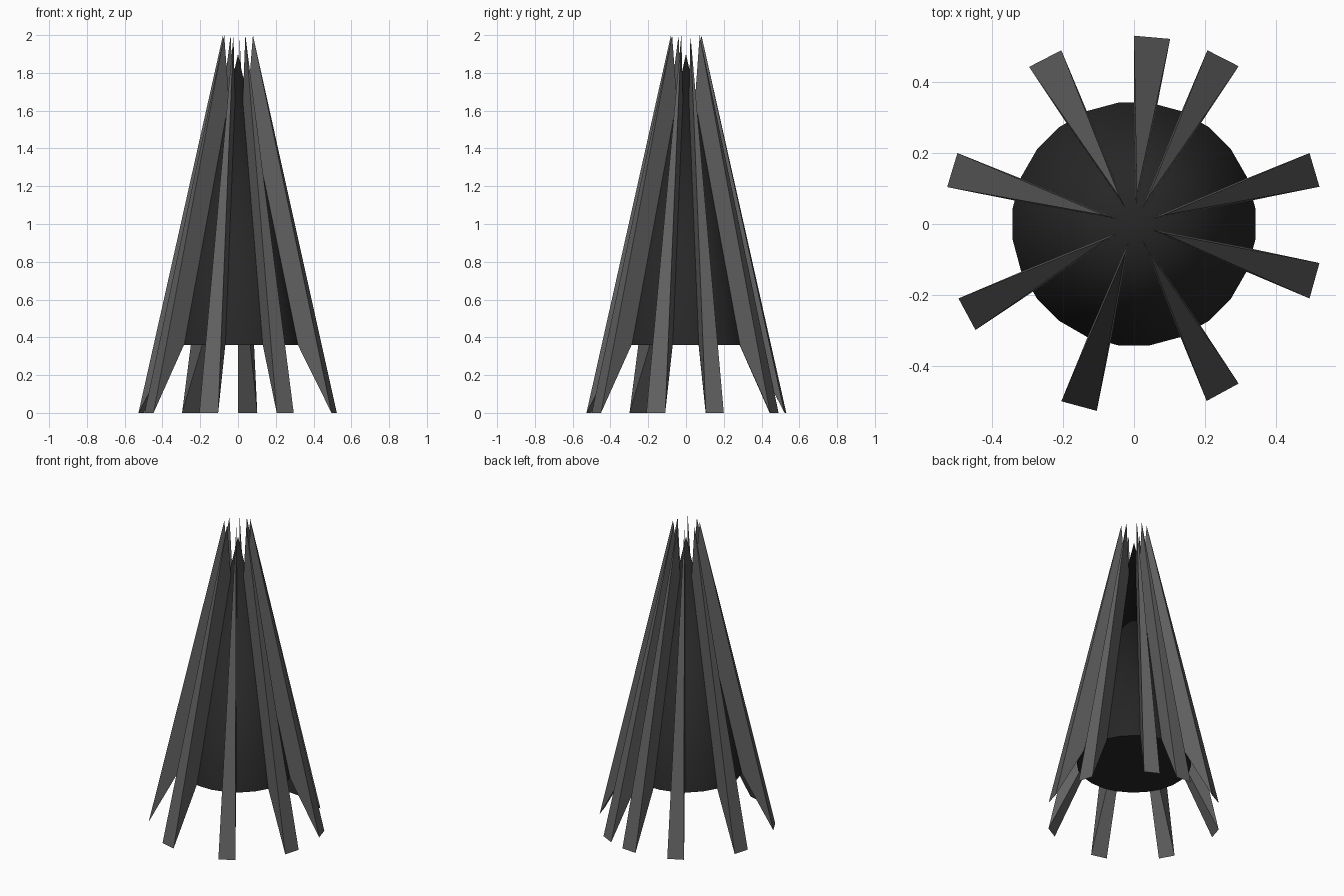
import bpy, math

if "Cube" in bpy.data.objects:
    bpy.data.objects.remove(bpy.data.objects["Cube"])


def material(name, v):
    m = bpy.data.materials.new(name)
    m.diffuse_color = (v, v, v, 1)
    m.use_nodes = True
    m.node_tree.nodes["Principled BSDF"].inputs["Base Color"].default_value = m.diffuse_color
    return m


core_mat = material("core_dark", 0.02)
blade_mat = material("blade_grey", 0.12)

# Central cone, raised off the ground and closed below
bpy.ops.mesh.primitive_cone_add(vertices=24, radius1=0.345, radius2=0, depth=1.54,
                                location=(0, 0, 0.36 + 0.77),
                                rotation=(0, 0, math.radians(7.5)))
core = bpy.context.object
core.name = "core_cone"
core.data.materials.append(core_mat)
bpy.ops.object.shade_smooth_by_angle(angle=math.radians(40))

# Ground edge of each blade, counter-clockwise: first corner, second corner
feet = [
    ((0.523, 0.105), (0.495, 0.200)),
    ((0.295, 0.445), (0.207, 0.490)),
    ((0.102, 0.522), (0.000, 0.531)),
    ((-0.205, 0.490), (-0.296, 0.443)),
    ((-0.498, 0.200), (-0.527, 0.104)),
    ((-0.495, -0.210), (-0.447, -0.299)),
    ((-0.205, -0.500), (-0.105, -0.527)),
    ((0.205, -0.499), (0.295, -0.450)),
    ((0.495, -0.210), (0.523, -0.110)),
]


# Blade: wedge from its ground edge to a sharp tip, its inner point buried in the core
def blade(i, a, b):
    tip = ((a[0] + b[0]) / 2 * 0.155, (a[1] + b[1]) / 2 * 0.155, 2.0)
    verts = [(*a, 0), (*b, 0), tip, (0, 0, 1.0)]
    faces = [(0, 1, 2), (1, 0, 3), (0, 2, 3), (2, 1, 3)]
    me = bpy.data.meshes.new(f"blade_{i}")
    me.from_pydata(verts, [], faces)
    me.materials.append(blade_mat)
    ob = bpy.data.objects.new(f"blade_{i}", me)
    bpy.context.collection.objects.link(ob)


for i, (a, b) in enumerate(feet, 1):
    blade(i, a, b)
